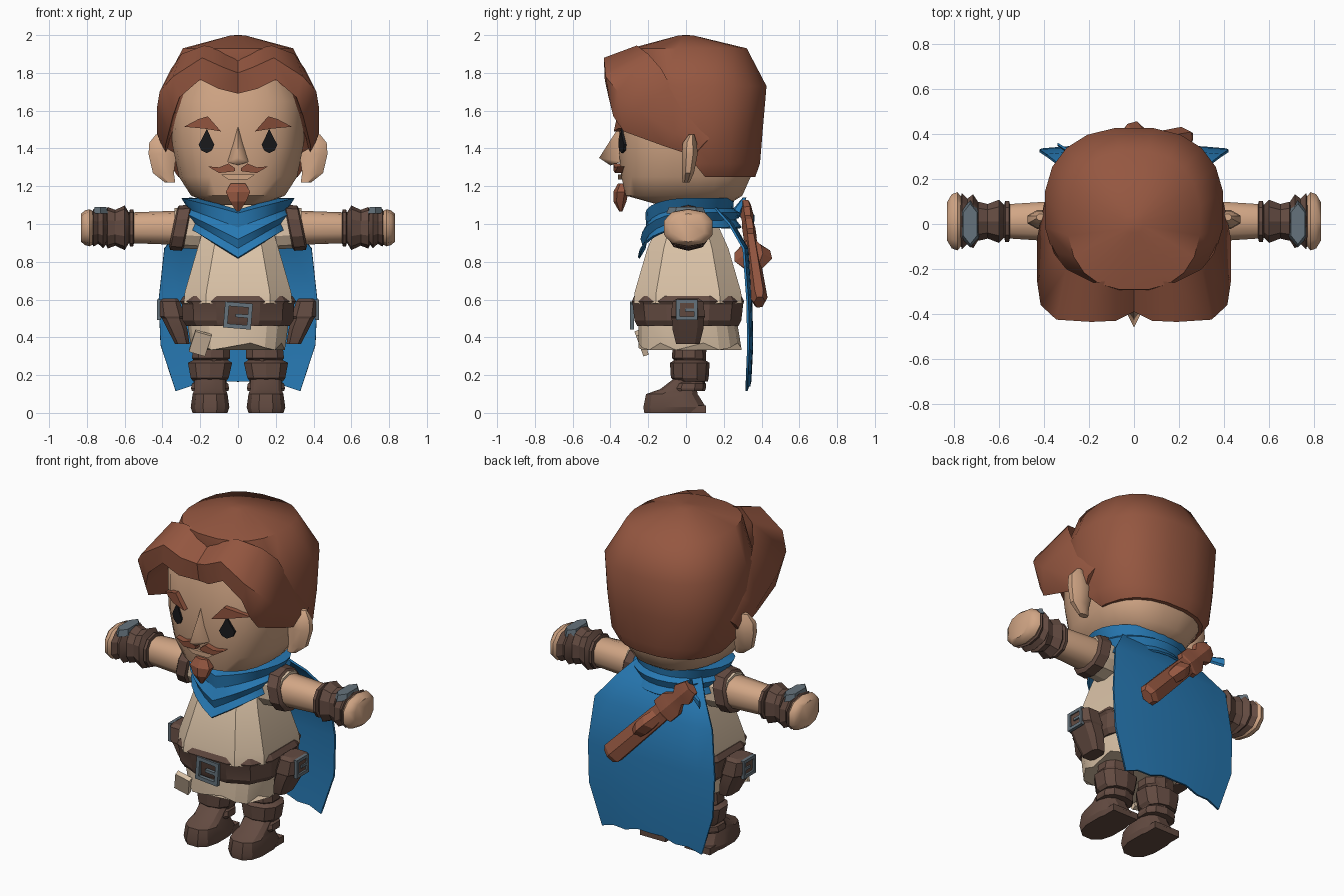
import bpy, bmesh, math
from mathutils import Vector, Matrix

def material(name, rgb):
    m = bpy.data.materials.new(name)
    m.diffuse_color = (*rgb, 1)
    return m

SKIN = material("skin", (0.64, 0.38, 0.235))
HAIR = material("auburn", (0.30, 0.095, 0.052))
CLOTH = material("beige_cloth", (0.72, 0.555, 0.395))
LEATHER = material("dark_leather", (0.125, 0.07, 0.053))
BLUE = material("blue_cloth", (0.02, 0.19, 0.45))
METAL = material("grey_metal", (0.13, 0.17, 0.20))
BLACK = material("black", (0.01, 0.01, 0.012))

def finish(name, bm, mat, angle=35, mirror=False, thick=0):
    """Turn a bmesh into an object, smooth below the given angle."""
    bmesh.ops.recalc_face_normals(bm, faces=bm.faces)
    for f in bm.faces:
        f.smooth = True
    for e in bm.edges:
        e.smooth = len(e.link_faces) == 2 and e.calc_face_angle(0) < math.radians(angle)
    me = bpy.data.meshes.new(name)
    bm.to_mesh(me)
    bm.free()
    me.materials.append(mat)
    ob = bpy.data.objects.new(name, me)
    bpy.context.collection.objects.link(ob)
    if thick:
        s = ob.modifiers.new("thickness", 'SOLIDIFY')
        s.thickness, s.offset = thick, 0
    if mirror:
        ob.modifiers.new("mirror", 'MIRROR')
    return ob

def skin_rings(rings, caps=True):
    """Bridge closed rings of points."""
    bm = bmesh.new()
    vs = [[bm.verts.new(p) for p in r] for r in rings]
    n = len(vs[0])
    for a, b in zip(vs, vs[1:]):
        for i in range(n):
            j = (i + 1) % n
            bm.faces.new((a[i], a[j], b[j], b[i]))
    if caps:
        bm.faces.new(vs[0])
        bm.faces.new(vs[-1])
    return bm

def oval(ra, rb, n, e):
    pts = []
    for i in range(n):
        t = 2 * math.pi * (i + 0.5) / n
        c, s = math.cos(t), math.sin(t)
        pts.append((ra * math.copysign(abs(c) ** (2 / e), c), rb * math.copysign(abs(s) ** (2 / e), s)))
    return pts

def loft(rings, n=12, e=2.0, axis='z', caps=True):
    """Rings are (position, radius a, radius b, centre a, centre b)."""
    out = []
    for t, ra, rb, ca, cb in rings:
        pts = oval(ra, rb, n, e)
        out.append([(ca + a, cb + b, t) if axis == 'z' else (t, ca + a, cb + b) for a, b in pts])
    return skin_rings(out, caps)

def boxes(items, matrix=None):
    """Several boxes in one mesh, each (centre, size)."""
    bm = bmesh.new()
    for c, s in items:
        bmesh.ops.create_cube(bm, size=1, matrix=Matrix.Translation(c) @ Matrix.Diagonal((*s, 1)))
    if matrix:
        bm.transform(matrix)
    return bm

def frame(w, h, t, matrix):
    """Rectangular buckle in the xz plane, with a prong."""
    return boxes([((0, 0, h / 2), (w + t, t, t)), ((0, 0, -h / 2), (w + t, t, t)),
                  ((w / 2, 0, 0), (t, t, h)), ((-w / 2, 0, 0), (t, t, h)),
                  ((w / 5, 0, 0), (w * 0.6, t, t * 0.8))], matrix)

# Head
FACE_E = 2.55
HEAD = [(1.10, .12, .18, 0, .04), (1.15, .25, .31, 0, -.01), (1.25, .315, .345, 0, 0),
        (1.42, .35, .36, 0, 0), (1.65, .36, .35, 0, 0), (1.84, .26, .29, 0, 0)]
finish("head", loft(HEAD, 24, FACE_E), SKIN, 50)

def face_y(x, z):
    for a, b in zip(HEAD, HEAD[1:]):
        if a[0] <= z <= b[0]:
            k = (z - a[0]) / (b[0] - a[0])
            rx, ry, cy = (a[i] + (b[i] - a[i]) * k for i in (1, 2, 4))
            return cy - ry * max(0, 1 - (abs(x) / rx) ** FACE_E) ** (1 / FACE_E)
    return 0

def plate(name, outline, depth, mat, mirror=True):
    """Plate that follows the curve of the face."""
    front = [(x, face_y(x, z) - depth, z) for x, z in outline]
    back = [(x, face_y(x, z) + 0.015, z) for x, z in outline]
    finish(name, skin_rings([front, back]), mat, 20, mirror)

# Facial features
plate("eye", [(.165, 1.505), (.187, 1.46), (.208, 1.42), (.195, 1.39), (.165, 1.375),
              (.138, 1.39), (.125, 1.42), (.145, 1.46)], .009, BLACK)
plate("eyebrow", [(.09, 1.49), (.16, 1.57), (.21, 1.555), (.285, 1.515), (.18, 1.505)], .03, HAIR)
plate("moustache", [(.015, 1.295), (.05, 1.32), (.10, 1.30), (.16, 1.305), (.10, 1.27), (.05, 1.275), (.015, 1.28)], .035, HAIR)
plate("lower_lip", [(.09, 1.262), (-.09, 1.262), (-.05, 1.235), (.05, 1.235)], .02, SKIN, False)
finish("goatee", loft([(1.215, .045, .025, 0, -.335), (1.17, .075, .04, 0, -.345),
                       (1.12, .05, .035, 0, -.35), (1.065, .008, .008, 0, -.345)], 6), HAIR, 20)
nose = bmesh.new()
nv = [nose.verts.new(p) for p in [(-.06, -.34, 1.33), (.06, -.34, 1.33), (0, -.345, 1.53), (0, -.46, 1.35), (0, -.40, 1.31)]]
for f in ((0, 3, 2), (1, 2, 3), (0, 4, 3), (1, 3, 4), (0, 2, 1, 4)):
    nose.faces.new([nv[i] for i in f])
finish("nose", nose, SKIN, 100)
finish("ear", loft([(1.22, .03, .02, .36, .0), (1.27, .06, .035, .395, .01), (1.37, .08, .045, .40, .02),
                    (1.43, .07, .04, .405, .02), (1.475, .02, .015, .415, .03)], 8), SKIN, 35, True)

# Hair cap, cut open over the face
cap = loft([(1.25, .32, .30, 0, .07), (1.32, .37, .335, 0, .06), (1.50, .392, .35, 0, .06), (1.73, .40, .365, 0, .065),
            (1.93, .295, .31, 0, .015), (1.998, .04, .04, 0, 0), (2.0, .01, .01, 0, 0)], 20, 2.4)
bmesh.ops.bisect_plane(cap, geom=cap.verts[:] + cap.edges[:] + cap.faces[:], plane_co=(0, .1, 1.25),
                       plane_no=(0, .5, .4), clear_inner=True)
bmesh.ops.holes_fill(cap, edges=[e for e in cap.edges if e.is_boundary], sides=0)
finish("hair_cap", cap, HAIR, 50)

# Swept fringe: top, outer, lower and inner edge at each station
FRINGE = [[(0, -.25, 1.89), (0, -.39, 1.80), (0, -.37, 1.69), (0, -.29, 1.76)],
          [(.08, -.25, 1.925), (.08, -.43, 1.83), (.10, -.42, 1.715), (.09, -.28, 1.78)],
          [(.18, -.26, 1.945), (.19, -.435, 1.88), (.20, -.43, 1.765), (.17, -.27, 1.79)],
          [(.30, -.20, 1.90), (.345, -.425, 1.78), (.31, -.41, 1.67), (.28, -.24, 1.72)],
          [(.355, -.13, 1.82), (.415, -.36, 1.70), (.345, -.385, 1.57), (.30, -.18, 1.64)],
          [(.37, -.08, 1.73), (.43, -.26, 1.61), (.365, -.33, 1.49), (.32, -.13, 1.58)],
          [(.39, .02, 1.56), (.43, -.06, 1.48), (.385, -.11, 1.41), (.34, -.05, 1.5)],
          [(.38, .13, 1.46), (.40, .09, 1.42), (.38, .04, 1.36), (.35, .08, 1.42)]]
finish("fringe", skin_rings(FRINGE), HAIR, 55, True)

# Tunic and skirt
finish("tunic", loft([(.58, .30, .30, 0, .01), (.64, .295, .295, 0, .01), (.87, .225, .225, 0, .01),
                      (1.03, .175, .15, 0, .01), (1.12, .12, .10, 0, .01)], 8, 3.4), CLOTH, 20)
skirt = loft([(.60, .27, .26, 0, .01), (.47, .27, .265, 0, .01), (.345, .25, .275, 0, .02)], 20, 2.8)
for i, v in enumerate(v for v in skirt.verts if v.co.z < .4):
    v.co.z += .025 if i % 3 == 0 else -.012 * (i % 2)
finish("skirt", skirt, CLOTH, 20)
finish("skirt_flap", boxes([((0, 0, 0), (.09, .03, .12))], Matrix.Translation((-.2, -.235, .37))
                           @ Matrix.Rotation(.35, 4, 'X') @ Matrix.Rotation(.3, 4, 'Y')), CLOTH, 20)

# Belt, buckle and pouches
finish("belt", loft([(.46, .28, .275, 0, .01), (.49, .30, .29, 0, .01), (.575, .305, .30, 0, .01),
                     (.59, .315, .305, 0, .01), (.62, .295, .29, 0, .01)], 12, 2.8), LEATHER, 20)
finish("buckle", frame(.125, .115, .022, Matrix.Translation((0, -.285, .515)) @ Matrix.Rotation(.08, 4, 'Y')), METAL, 20)
finish("side_pouch", loft([(.365, .04, .065, .295, .01), (.44, .055, .085, .32, .01), (.50, .06, .09, .345, .01),
                           (.51, .07, .095, .35, .01), (.59, .06, .085, .365, .01), (.605, .04, .06, .36, .01)],
                          8, 3.5), LEATHER, 20, True)
finish("pouch_buckle", frame(.095, .09, .019, Matrix.Translation((.418, .005, .545))
                             @ Matrix.Rotation(math.pi / 2, 4, 'Z')), METAL, 20, True)

# Arms
arm = [("sleeve", CLOTH, [(.10, .08, .08), (.20, .11, .115), (.335, .10, .105)]),
       ("shoulder_band", LEATHER, [(.265, .10, .105), (.275, .12, .122), (.335, .115, .118), (.345, .10, .10)]),
       ("upper_arm", SKIN, [(.33, .095, .09), (.55, .08, .082), (.60, .07, .07)]),
       ("arm_strap", LEATHER, [(.55, .075, .08), (.555, .095, .098), (.572, .095, .098), (.577, .075, .08)]),
       ("bracer", LEATHER, [(.577, .075, .08), (.60, .10, .118), (.65, .08, .095), (.69, .09, .11), (.705, .07, .08)]),
       ("glove", LEATHER, [(.68, .07, .07), (.715, .125, .108), (.74, .105, .085), (.765, .13, .10), (.775, .09, .08)]),
       ("hand", SKIN, [(.755, .10, .08), (.785, .135, .098), (.81, .125, .092), (.83, .09, .075)])]
for name, mat, rings in arm:
    bm = loft([(x, a, b, .012, .98) for x, a, b in rings], 10, 2.4, 'x')
    if name == "shoulder_band":
        for v in bm.verts:
            v.co.x -= .2 * (v.co.z - .98)
    finish(name, bm, mat, 42 if mat == SKIN else 25, True)
finish("hand_guard", loft([(1.055, .045, .105, .728, .0), (1.09, .035, .09, .728, .0)], 6, 2.4), METAL, 20, True)

# Legs and boots
finish("leg", loft([(.12, .08, .08, .14, .02), (.40, .085, .09, .13, .02)], 10), LEATHER, 30, True)
finish("boot_cuff", loft([(.165, .09, .085, .15, .03), (.185, .105, .10, .15, .02), (.265, .122, .105, .148, .02),
                          (.28, .095, .08, .145, .02), (.29, .105, .09, .143, .015), (.36, .10, .085, .14, .015)],
                         10, 2.4), LEATHER, 20, True)
finish("shoe", loft([(0.0, .095, .165, .148, -.06), (.03, .105, .17, .148, -.06), (.10, .095, .14, .148, -.075),
                     (.125, .085, .10, .148, -.04), (.19, .085, .075, .148, .02)], 12, 2.6), LEATHER, 25, True)
finish("shoe_sole", boxes([((.148, .06, .02), (.17, .09, .04))]), LEATHER, 20, True)
finish("shoe_strap", loft([(.115, .10, .09, .148, .01), (.13, .105, .095, .148, .01), (.155, .10, .09, .148, .015),
                           (.165, .085, .08, .148, .015)], 10, 2.4), LEATHER, 20, True)

# Scarf: folded rings that dip to a point at the front
def scarf_ring(rx, ry, z, dip):
    return [(rx * math.sin(t), .02 - ry * math.cos(t), z - (dip * (1 - abs(math.sin(t))) if math.cos(t) > 0 else 0))
            for t in (2 * math.pi * i / 24 for i in range(24))]
finish("scarf", skin_rings([scarf_ring(.20, .17, 1.13, .06), scarf_ring(.295, .23, 1.135, .08), scarf_ring(.26, .225, 1.08, .10),
                            scarf_ring(.28, .255, 1.06, .14), scarf_ring(.25, .24, 1.02, .15),
                            scarf_ring(.26, .27, .98, .16)], False), BLUE, 25, False, .012)

# Cape
cape = bmesh.new()
rows = []
for z, w, y in [(1.10, .20, .15), (1.0, .29, .24), (.87, .39, .315), (.60, .42, .335), (.36, .41, .34), (.115, .33, .33)]:
    row = []
    for i in range(9):
        u = i / 4 - 1
        notch = .05 * (1 - abs(u)) + .015 * (i % 2) if z < .2 else 0
        row.append(cape.verts.new((u * w, y + .02 * (1 - u * u) - .01, z + notch)))
    rows.append(row)
for a, b in zip(rows, rows[1:]):
    for i in range(8):
        cape.faces.new((a[i], a[i + 1], b[i + 1], b[i]))
finish("cape", cape, BLUE, 35, False, .012)
finish("scarf_knot", loft([(1.03, .06, .02, -.19, .26), (1.07, .04, .03, -.20, .27), (1.14, .01, .01, -.25, .31)], 5), BLUE, 20)
finish("scarf_end", loft([(-.34, .008, .03, .355, 1.03), (-.24, .015, .015, .29, 1.05)], 5, 2, 'x'), BLUE, 20)

# Scabbard and hilt slung diagonally across the back, wide side flat against the cape
top, tip = Vector((-.22, .305, 1.06)), Vector((.235, .375, .585))
along = (tip - top).normalized()
out = Vector((0, 1, 0)) - along * along.y
out.normalize()
side = out.cross(along)
sling = Matrix((side, out, along)).transposed().to_4x4()
sling.translation = top
length = (tip - top).length
for name, rings in [("scabbard", [(.10, .05, .028), (.24, .062, .035), (length - .03, .068, .045), (length, .045, .03)]),
                    ("hilt", [(-.05, .05, .03), (.02, .075, .035), (.06, .045, .03), (.12, .085, .035), (.19, .085, .035), (.21, .05, .03)]),
                    ("scabbard_bulge", [(.22, .04, .03), (.29, .05, .095), (.35, .05, .10), (.43, .035, .03)])]:
    bm = loft([(t, a, b, 0, .015) for t, a, b in rings], 6)
    bm.transform(sling)
    finish(name, bm, HAIR, 20)
